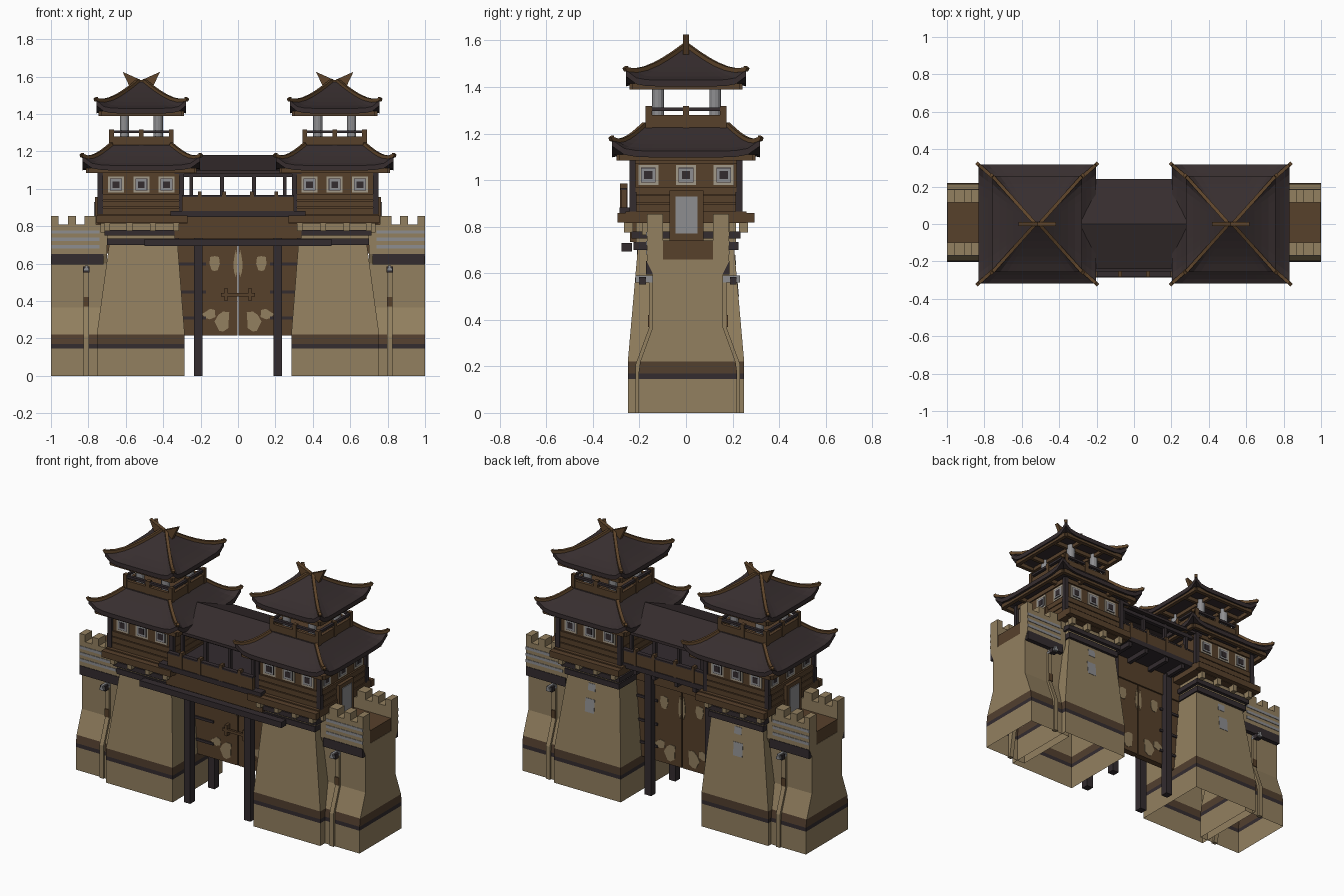
import bpy, bmesh, math
from mathutils import Matrix, Vector

if "Cube" in bpy.data.objects:
    bpy.data.objects.remove(bpy.data.objects["Cube"])

def mat(name, r, g, b):
    m = bpy.data.materials.new(name)
    m.diffuse_color = (r, g, b, 1)
    m.use_nodes = True
    m.node_tree.nodes["Principled BSDF"].inputs["Base Color"].default_value = m.diffuse_color
    return m

STONE = mat("tan_stone", .29, .215, .115)
ROOF = mat("dark_roof_tile", .038, .027, .028)
DARK = mat("dark_timber", .033, .025, .028)
BROWN = mat("brown_timber", .095, .052, .024)
TRIM = mat("ridge_brown", .115, .060, .024)
GREY = mat("grey_metal", .27, .27, .28)
CREAM = mat("cream_panel", .36, .32, .25)
SOIL = mat("brown_band", .085, .050, .028)

right_side = []          # everything here is mirrored to the left at the end

def make(name, bm, mats, mirror=True):
    bmesh.ops.recalc_face_normals(bm, faces=bm.faces)
    me = bpy.data.meshes.new(name)
    bm.to_mesh(me)
    bm.free()
    for m in mats:
        me.materials.append(m)
    ob = bpy.data.objects.new(name, me)
    bpy.context.collection.objects.link(ob)
    if mirror:
        right_side.append(ob)
    return ob

def boxes(name, m, dims, mirror=True):
    bm = bmesh.new()
    for x0, x1, y0, y1, z0, z1 in dims:
        M = Matrix.Translation(((x0+x1)/2, (y0+y1)/2, (z0+z1)/2)) @ Matrix.Diagonal((x1-x0, y1-y0, z1-z0, 1))
        bmesh.ops.create_cube(bm, size=1, matrix=M)
    return make(name, bm, [m], mirror)

def beams(name, m, pairs, w, h):
    bm = bmesh.new()
    for p, q in pairs:
        d = q - p
        M = (Matrix.Translation((p+q)/2) @ d.to_track_quat('X', 'Z').to_matrix().to_4x4()
             @ Matrix.Diagonal((d.length + .006, w, h, 1)))
        bmesh.ops.create_cube(bm, size=1, matrix=M)
    return make(name, bm, [m])

def loft(name, rings, mats, idx):
    # rectangular rings (x0,x1,y0,y1,z), open underneath, one material per level
    bm = bmesh.new()
    R = [[bm.verts.new(p) for p in ((a, c, z), (b, c, z), (b, d, z), (a, d, z))] for a, b, c, d, z in rings]
    for k in range(len(R) - 1):
        for i in range(4):
            f = bm.faces.new((R[k][i], R[k][(i+1) % 4], R[k+1][(i+1) % 4], R[k+1][i]))
            f.material_index = idx[k]
    bm.faces.new(R[-1]).material_index = idx[-1]
    return make(name, bm, mats)

def prism(name, m, pts, axis, a, b, mirror=True):
    bm = bmesh.new()
    put = (lambda p, t: (t, p[0], p[1])) if axis == 'x' else (lambda p, t: (p[0], t, p[1]))
    A = [bm.verts.new(put(p, a)) for p in pts]
    B = [bm.verts.new(put(p, b)) for p in pts]
    bm.faces.new(A)
    bm.faces.new(B)
    n = len(pts)
    for i in range(n):
        bm.faces.new((A[i], A[(i+1) % n], B[(i+1) % n], B[i]))
    return make(name, bm, [m], mirror)

def roof(name, cx, hx, hy, tx, ty, z0, z1, lift, power):
    # concave hipped roof with upturned corners and hip ridges
    n, steps = 12, 6
    def point(px, py, u, t):
        z = z0 + (z1-z0) * t**power + lift * abs(u)**8 * (1-t)**3
        return Vector((cx + px*(hx + (tx-hx)*t), py*(hy + (ty-hy)*t), z))
    def side(u):
        return [(u, -1), (1, u), (-u, 1), (-1, -u)]
    bm = bmesh.new()
    edge = [side(-1 + 2*i/n)[k] + (-1 + 2*i/n,) for k in range(4) for i in range(n)]
    rings = [[bm.verts.new(point(*e, j/steps)) for e in edge] for j in range(steps + 1)]
    low = [bm.verts.new(v.co - Vector((0, 0, .027))) for v in rings[0]]
    inner = [bm.verts.new((cx + e[0]*hx*.8, e[1]*hy*.8, z0 - .015)) for e in edge]
    rings = [inner, low] + rings
    N = 4 * n
    for k in range(len(rings) - 1):
        for i in range(N):
            bm.faces.new((rings[k][i], rings[k][(i+1) % N], rings[k+1][(i+1) % N], rings[k+1][i]))
    bm.faces.new(rings[-1])
    bm.faces.new(inner)
    make(name, bm, [ROOF])
    pairs = []
    for sx in (-1, 1):
        for sy in (-1, 1):
            pts = [point(sx, sy, 1, j/steps) + Vector((0, 0, .003)) for j in range(steps + 1)]
            pts.insert(0, pts[0] + Vector((sx*.003, sy*.003, .008)))
            pairs += list(zip(pts, pts[1:]))
    beams(name + "_hips", TRIM, pairs, .018, .018)
    # timber rafters under the eaves
    a, b, z = hx*.9, hy*.9, z0 - .028
    fr = [(cx-a, cx+a, s*b-.012, s*b+.012, z-.012, z+.014) for s in (-1, 1)]
    fr += [(cx+s*a-.012, cx+s*a+.012, -b, b, z-.012, z+.014) for s in (-1, 1)]
    fr += [(cx-a, cx+a, s*b*.5-.01, s*b*.5+.01, z-.012, z+.014) for s in (-1, 1)]
    fr += [(cx+s*a*.4-.01, cx+s*a*.4+.01, -b, b, z-.01, z+.014) for s in (-1, 1)]
    boxes(name + "_rafters", BROWN, fr)

C = .517                 # tower centre

# stone tower base
def yw(z): return .25 - .045 * (z - .22) / .51
def ring(z):
    t = max(0, (z - .22) / .51)
    return (.285 + .04*t, .755 - .07*t, -.25 + .045*t, .25 - .045*t, z)
loft("tower_base", [ring(z) for z in (0, .145, .17, .22, .70, .76)], [STONE, DARK, SOIL], [0, 1, 2, 0, 0])
for k, (za, zb, xa, xb) in enumerate([(.50, .585, .49, .555), (.635, .68, .49, .54)]):
    prism("tower_patch_%d" % k, GREY, [(yw(za)-.005, za), (yw(za)+.002, za), (yw(zb)+.002, zb), (yw(zb)-.005, zb)], 'x', xa, xb)

# side wall, walkway and battlements
O = .008
loft("side_wall", [(.70, 1, O-h, O+h, z) for h, z in
     [(.212, 0), (.212, .145), (.212, .17), (.205, .22), (.152, .365), (.152, .60), (.176, .65), (.176, .66)]],
     [STONE, DARK, SOIL], [0, 1, 2, 0, 0, 0, 0])
boxes("walkway", BROWN, [(.68, .998, O-.11, O+.11, .655, .74)])
para, stripes, bands = [], [], []
for s in (-1, 1):
    y0, y1 = sorted((O + s*.107, O + s*.176))
    para.append((.70, 1, y0, y1, .655, .81))
    para += [(a, b, y0, y1, .81, .855) for a, b in ((.76, .82), (.865, .91), (.96, 1))]
    e0, e1 = sorted((O + s*.17, O + s*.179))
    stripes += [(.74, .999, e0, e1, z, z + .018) for z in (.68, .72, .76)]
    e0, e1 = sorted((O + s*.14, O + s*.179))
    bands.append((.72, .998, e0, e1, .595, .652))
boxes("parapet", STONE, para)
boxes("parapet_stripes", GREY, stripes)
boxes("wall_band", DARK, bands)

# drain strips and lamps on the side walls
for s, n in ((-1, "front"), (1, "back")):
    pr = [(.20, 0), (.224, 0), (.224, .21), (.167, .365), (.167, .56), (.14, .56), (.14, .365)]
    prism("wall_pipe_" + n, STONE, [(O + s*a, z) for a, z in pr], 'x', .797, .825)
    y = sorted((O + s*.165, O + s*.172))
    boxes("pipe_joint_" + n, BROWN, [(.796, .826, *y, .37, .42)])
    y = sorted((O + s*.14, O + s*.225))
    boxes("lamp_" + n, GREY, [(.797, .825, *y, .56, .575), (.803, .819, *y, .575, .59)])
    y = sorted((O + s*.18, O + s*.21))
    boxes("lamp_cap_" + n, DARK, [(.793, .83, *y, .552, .583)])

# stepped timber bearing above the stone
boxes("bearing_slabs", DARK, [(.315, .70, -.225, .225, .70, .735), (.305, .715, -.235, .235, .75, .78)])
boxes("bearing_core", STONE, [(.325, .70, -.215, .215, .73, .82)])
br = [(x-.015, x+.015, s*.247-.02, s*.247+.02, .775, .835) for x in (.33, .455, .58, .70) for s in (-1, 1)]
br += [(.69, .735, y-.018, y+.018, .765, .822) for y in (-.17, .17)]
boxes("brackets", STONE, br)
boxes("platform", BROWN, [(.27, .752, -.26, .26, .815, .865)]
      + [(.27, .757, s*.277-.018, s*.277+.018, .818, .858) for s in (-1, 1)])

# timber house
boxes("house", BROWN, [(.30, .735, -.228, .228, .85, 1.10)])
logs = [(.297, .745, -.238, .238, z, z + .032) for z in (.865, .902, .939)] + [(.297, .742, -.236, .236, 1.072, 1.1)]
boxes("house_logs", BROWN, logs)
boxes("house_corner_posts", DARK, [(x-.014, x+.014, y-.012, y+.012, .86, 1.1) for x in (.302, .736) for y in (-.23, .23)])
boxes("corner_brace", DARK, [(.735, .752, s*.228-.015, s*.228+.015, .86, .95) for s in (-1, 1)])

# windows: nested plates on front, back and outer side
for n, m, h, d in (("panel", CREAM, .043, .003), ("line", DARK, .032, .005), ("frame", GREY, .029, .007), ("pane", DARK, .018, .009)):
    w = []
    for o in (-.135, 0, .135):
        for s in (-1, 1):
            y = sorted((s*.227, s*(.228 + d)))
            w.append((C+o-h, C+o+h, *y, 1.022-h, 1.022+h))
        q = o * 1.2
        w.append((.734, .735 + d, q-h, q+h, 1.022-h, 1.022+h))
    boxes("window_" + n, m, w)

# door onto the walkway
boxes("side_door_frame", BROWN, [(.69, .765, -.07, .075, .74, .955)])
boxes("side_door", GREY, [(.76, .77, -.045, .05, .77, .93)])

# roofs, balcony and columns
roof("lower_roof", C, .315, .318, .16, .18, 1.125, 1.235, .048, 1.2)
B = .16
panel, rail, post = [], [], []
for s in (-1, 1):
    panel += [(C-B, C+B, s*B-.01, s*B+.01, 1.22, 1.28), (C+s*B-.01, C+s*B+.01, -B, B, 1.22, 1.28)]
    rail += [(C-B-.01, C+B+.01, s*B-.009, s*B+.009, 1.297, 1.312), (C+s*B-.009, C+s*B+.009, -B-.01, B+.01, 1.297, 1.312)]
    post += [(C+a*B-.013, C+a*B+.013, s*B-.013, s*B+.013, 1.22, 1.318) for a in (-1, 0, 1)]
    post += [(C+s*B-.013, C+s*B+.013, -.013, .013, 1.22, 1.318)]
boxes("balcony_panels", BROWN, panel + [(C-B, C+B, -B, B, 1.2, 1.245)])
boxes("balcony_rails", DARK, rail)
boxes("balcony_posts", BROWN, post)
bm = bmesh.new()
for x in (-.09, .09):
    for y in (-.12, .125):
        bmesh.ops.create_cone(bm, cap_ends=True, segments=12, radius1=.025, radius2=.025, depth=.18,
                              matrix=Matrix.Translation((C+x, y, 1.325)))
make("columns", bm, [GREY])
roof("upper_roof", C, .24, .257, .015, .006, 1.43, 1.575, .042, 1.3)
prism("ridge_ornament", TRIM, [(C+x, z) for x, z in
      ((-.10, 1.625), (0, 1.58), (.10, 1.625), (.055, 1.53), (-.055, 1.53))], 'y', -.012, .012)

# gate leaves with worn patches, straps and handles
boxes("gate_leaf", BROWN, [(.004, .325, 0, .04, .215, .74)])
for k, (x, z, rx, rz) in enumerate([(.125, .60, .028, .05), (.08, .29, .038, .06), (.15, .33, .035, .026), (.012, .60, .012, .06)]):
    pts = [(x + rx*(1 + .25*math.sin(3*a+k))*math.cos(a), z + rz*(1 + .2*math.cos(2*a+k))*math.sin(a))
           for a in [i*math.pi/4 for i in range(8)]]
    prism("gate_patch_%d" % k, STONE, [(max(.005, p), q) for p, q in pts], 'y', -.003, .043)
boxes("gate_straps", DARK, [(.17, .325, -.008, .048, z, z + .016) for z in (.30, .44, .59)])
boxes("gate_handle", BROWN, [(.0, .09, -.03, -.015, .425, .442), (.055, .072, -.034, .005, .40, .468)])
boxes("gate_posts", DARK, [(.19, .235, y-.023, y+.023, 0, .84) for y in (-.187, .057)])

# central gallery
boxes("gate_beam", DARK, [(-.5, .5, -.277, -.232, .693, .73)], False)
boxes("gallery_lintel", BROWN, [(-.34, .34, -.01, .05, .70, .86), (-.34, .34, -.24, -.215, .735, .85)], False)
boxes("gallery_floor", DARK, [(-.36, .36, -.285, .225, .85, .882)], False)
boxes("gallery_joists", DARK, [(x-.012, x+.012, -.21, .215, .82, .852) for x in (.08, .21)])
boxes("gallery_boards", BROWN, [(-.3, .3, y-.012, y+.012, .882, .957) for y in (-.268, .208)], False)
boxes("gallery_rails", DARK, [(-.3, .3, y-.014, y+.014, .957, .967) for y in (-.268, .208)], False)
boxes("gallery_rail_posts", BROWN, [(x-.01, x+.01, y-.016, y+.016, .88, .985) for x in (.075, .205) for y in (-.268, .208)])
boxes("gallery_columns", DARK, [(x-.01, x+.01, y-.01, y+.01, .88, 1.09) for x in (.085, .25) for y in (-.2, .19)])
boxes("gallery_plates", DARK, [(-.31, .31, y-.012, y+.012, 1.062, 1.085) for y in (-.2, .19)], False)
prism("gallery_roof", ROOF, [(-.24, 1.098), (0, 1.18), (.24, 1.098), (.24, 1.08), (0, 1.16), (-.24, 1.08)], 'x', -.34, .34, False)

# mirror the right side to the left
for ob in list(right_side):
    me = ob.data.copy()
    me.transform(Matrix.Diagonal((-1, 1, 1, 1)))
    me.flip_normals()
    twin = bpy.data.objects.new(ob.name + "_left", me)
    bpy.context.collection.objects.link(twin)
